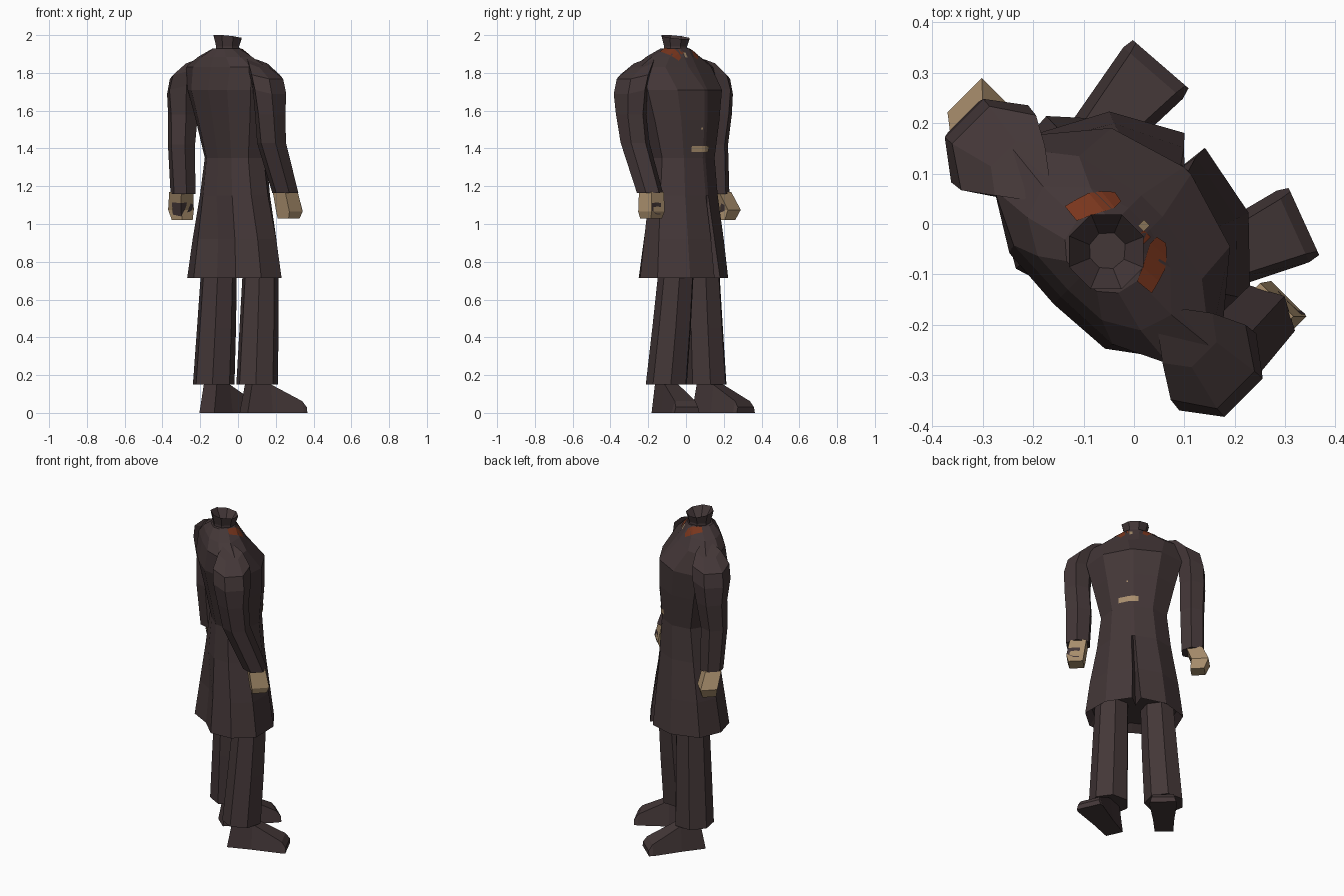
import bpy, bmesh, math
from mathutils import Vector
from mathutils.bvhtree import BVHTree

if "Cube" in bpy.data.objects:
    bpy.data.objects.remove(bpy.data.objects["Cube"])

def material(name, rgb):
    m = bpy.data.materials.new(name)
    m.diffuse_color = (*rgb, 1)
    m.use_nodes = True
    m.node_tree.nodes["Principled BSDF"].inputs["Base Color"].default_value = m.diffuse_color
    return m

cloth = material("dark brown cloth", (0.057, 0.038, 0.039))
tan = material("tan", (0.40, 0.275, 0.155))
rust = material("rust orange", (0.19, 0.036, 0.012))

R2 = math.sqrt(2)
def body(u, f, z):
    """u = towards the figure's right, f = forward; the figure faces +x +y"""
    return Vector(((u + f) / R2, (f - u) / R2, z))

def finish(name, bm, mat):
    bmesh.ops.recalc_face_normals(bm, faces=bm.faces)
    me = bpy.data.meshes.new(name)
    bm.to_mesh(me)
    bm.free()
    me.materials.append(mat)
    ob = bpy.data.objects.new(name, me)
    bpy.context.collection.objects.link(ob)
    return ob

def loft(name, rings, mat):
    bm = bmesh.new()
    vs = [[bm.verts.new(p) for p in r] for r in rings]
    n = len(rings[0])
    for a, b in zip(vs, vs[1:]):
        for i in range(n):
            j = (i + 1) % n
            bm.faces.new((a[i], a[j], b[j], b[i]))
    bm.faces.new(vs[0])
    bm.faces.new(vs[-1])
    bmesh.ops.remove_doubles(bm, verts=bm.verts, dist=0.0005)
    return finish(name, bm, mat)

def ngon(x, y, z, r, n, turn=0.0, tilt=0.0):
    """flat ring with n sides, tilt raises its +x +y side"""
    pts = []
    for i in range(n):
        a = math.radians(turn) + 2 * math.pi * i / n
        dx, dy = r * math.cos(a), r * math.sin(a)
        pts.append(Vector((x + dx, y + dy, z + tilt * (dx + dy))))
    return pts

# coat: rings from hem to neck with a pleat down the front of the skirt
def coat_ring(z, a, ff, fb, gap=0.01, rec=0.0, back=0.0, rot=0):
    m, d = (ff + fb) / 2, (ff - fb) / 2
    half = [(gap, m + d), (.62 * a, m + .75 * d), (a, m + .1 * d),
            (.88 * a, m - .55 * d), (.5 * a, m - .95 * d)]
    pts = [(0, m + d - rec)] + half + [(0, m - d + back)] + [(-u, f) for u, f in reversed(half)]
    c, s = math.cos(math.radians(rot)), math.sin(math.radians(rot))
    return [body(u * c + f * s, f * c - u * s, z) for u, f in pts]

coat = loft("coat", [
    coat_ring(0.75, .24, .17, -.17, .02, .08, .03, -9),
    coat_ring(0.715, .275, .205, -.22, .025, .09, .03, -9),
    coat_ring(0.92, .248, .18, -.195, .015, .05, .025, -7),
    coat_ring(1.15, .208, .15, -.17, .01, .0, .0, -3),
    coat_ring(1.35, .185, .135, -.15),
    coat_ring(1.55, .23, .15, -.19),
    coat_ring(1.71, .268, .15, -.225),
    coat_ring(1.83, .278, .05, -.205, .03),
    coat_ring(1.885, .18, .015, -.185, .03),
    coat_ring(1.928, .085, -.01, -.15, .03),
], cloth)

# neck: short flared tube with a hollow top
nx = -0.055
loft("neck", [ngon(nx, nx, 1.88, .07, 8, 22), ngon(nx, nx, 1.94, .066, 8, 22),
              ngon(nx, nx, 1.99, .08, 8, 22, -.1), ngon(nx, nx, 1.88, .004, 8, 22)], cloth)

# sleeves: six-sided, deeper than wide at the shoulder
def sleeve(name, side, path):
    rings = []
    for u, f, z, ru, rf in path:
        angles = [math.radians(30 + 60 * i) for i in range(6)]
        rings.append([body(side * (u + ru * 1.08 * math.cos(t)), f + rf * math.sin(t),
                           z - .025 * math.cos(t) * (z > 1.7)) for t in angles])
    loft(name, rings, cloth)

sleeve("left_sleeve", -1, [(.235, -.085, 1.85, .05, .07), (.29, -.09, 1.79, .083, .105),
       (.315, -.09, 1.71, .077, .108), (.322, -.09, 1.58, .072, .088),
       (.318, -.105, 1.42, .068, .076), (.322, -.09, 1.16, .064, .066)])
sleeve("right_sleeve", 1, [(.235, -.085, 1.85, .05, .07), (.298, -.09, 1.79, .083, .105),
       (.325, -.09, 1.71, .077, .108), (.326, -.085, 1.58, .074, .088),
       (.316, -.065, 1.43, .074, .078), (.312, .042, 1.165, .068, .068)])

# hands
def hand(name, sections):
    return loft(name, [ngon(x, y, z, r, 4) for x, y, z, r in sections], tan)

left = hand("left_hand", [(-.30, .175, 1.17, .064), (-.302, .222, 1.075, .068), (-.295, .205, 1.02, .055)])
right = hand("right_hand", [(.25, -.183, 1.17, .066), (.272, -.183, 1.065, .070), (.268, -.185, 1.03, .058)])

def plate(name, pairs, mat, target, direction, start, off=.004):
    """strip projected on a surface; pairs are its two long edges"""
    bm = bmesh.new()
    d = Vector(direction).normalized()
    rows = []
    for pair in pairs:
        row = []
        for p in pair:
            p = Vector(p)
            hit = target.ray_cast(p - d * start, d)[0] or p
            row.append(bm.verts.new(hit - d * off))
        rows.append(row)
    for a, b in zip(rows, rows[1:]):
        bm.faces.new((a[0], a[1], b[1], b[0]))
    return finish(name, bm, mat)

def tree(ob):
    bm = bmesh.new()
    bm.from_mesh(ob.data)
    t = BVHTree.FromBMesh(bm)
    bm.free()
    return t

# dark palm patches
left_tree, right_tree = tree(left), tree(right)
plate("left_palm_patch", [((-.35, .2, 1.115), (-.345, .2, 1.05)), ((-.302, .2, 1.11), (-.30, .2, 1.04)),
                          ((-.27, .2, 1.115), (-.275, .2, 1.09))], cloth, left_tree, (0, 1, 0), .3)
plate("left_thumb_patch", [((-.3, .185, 1.11), (-.3, .18, 1.06)), ((-.3, .205, 1.10), (-.3, .205, 1.07))],
      cloth, left_tree, (-1, 0, 0), .3)
plate("right_palm_patch", [((.3, -.18, 1.11), (.3, -.18, 1.07)), ((.3, -.155, 1.115), (.3, -.155, 1.05)),
                           ((.3, -.132, 1.11), (.3, -.135, 1.05))], cloth, right_tree, (-1, 0, 0), .3)

# collar strips, neck details, buckle and button laid on the coat
chest = tree(coat)
strip = [(-.122, -.085, -.072), (-.115, -.073, -.045), (-.107, -.06, -.02),
         (-.092, -.05, .0), (-.072, -.05, .018)]
down = (0, 0, -1)
for side, name in ((1, "left_collar_strip"), (-1, "right_collar_strip")):
    plate(name, [(body(side * a, f, 1.9), body(side * b, f - .004, 1.9)) for a, b, f in strip],
          rust, chest, down, .5)
for name, u, f, w, mat in (("neck_tab", .032, -.005, .010, rust), ("neck_stud", .016, .012, .008, tan)):
    plate(name, [(body(u - w, f - w, 1.9), body(u - w, f + w, 1.9)),
                 (body(u + w, f - w, 1.9), body(u + w, f + w, 1.9))], mat, chest, down, .5)
back = body(0, -1, 0)
for name, u0, u1, z0, z1 in (("buckle", -.037, .078, 1.38, 1.412), ("button", .02, .03, 1.5, 1.51)):
    cols = [u0 + (u1 - u0) * i / 6 for i in range(7)]
    plate(name, [(body(u, 0, z0), body(u, 0, z1)) for u in cols], tan, chest, back, 1)

# trouser legs
def leg(name, x0, y0, x1, y1):
    loft(name, [ngon(x1, y1, .15, .113, 7, 10),
                ngon((x0 + x1) / 2, (y0 + y1) / 2, .45, .106, 7, 10),
                ngon(x0, y0, .80, .096, 7, 10)], cloth)

leg("left_leg", -.10, .085, -.13, .11)
leg("right_leg", .12, -.045, .10, -.10)

# shoes: wedge from heel to toe
def shoe(name, heel, toe):
    h, t = Vector((*heel, 0)), Vector((*toe, 0))
    d = (t - h).normalized()
    s = Vector((-d.y, d.x, 0))
    def section(k, w, ztop, wt, lean=0):
        p = h.lerp(t, k)
        hi = Vector((0, 0, ztop)) + d * lean
        return [p - s * w, p + s * w, p + s * wt + hi, p - s * wt + hi]
    loft(name, [section(0, .052, .16, .045, .03), section(.42, .06, .15, .04),
                section(.93, .078, .062, .06), section(1, .073, .03, .065)], cloth)

shoe("left_shoe", (-.165, .065), (.053, .317))
shoe("right_shoe", (.03, -.135), (.337, .005))
